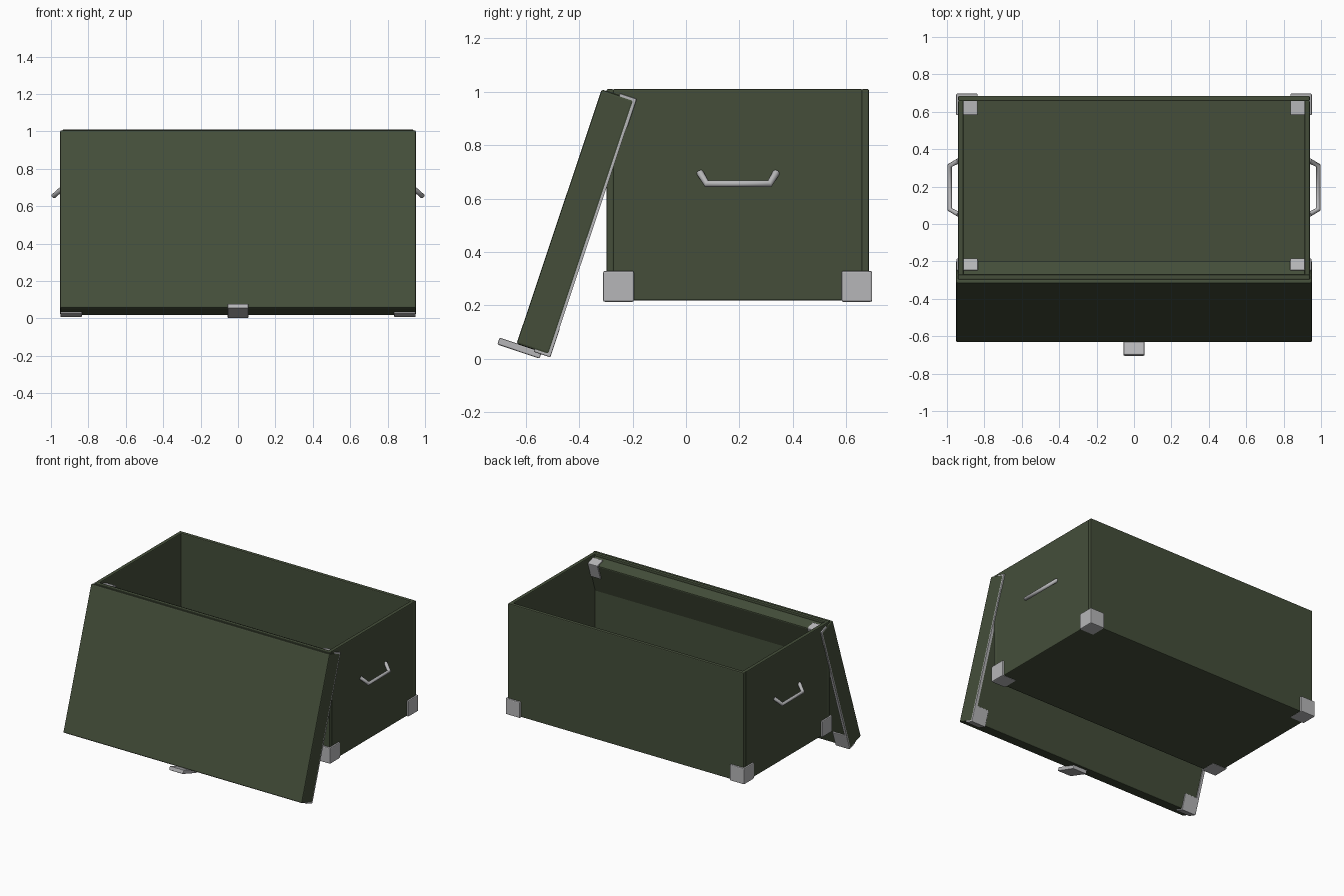
import bpy, bmesh, math
from mathutils import Matrix, Vector

if "Cube" in bpy.data.objects:
    bpy.data.objects.remove(bpy.data.objects["Cube"])


def material(name, rgb):
    m = bpy.data.materials.new(name)
    m.diffuse_color = (*rgb, 1)
    m.use_nodes = True
    m.node_tree.nodes["Principled BSDF"].inputs["Base Color"].default_value = m.diffuse_color
    return m


green = material("olive green", (0.058, 0.076, 0.042))
steel = material("steel", (0.47, 0.47, 0.48))


def box(name, x, y, z, mat, bevel=0.006, matrix=None):
    """Box between (min, max) ranges with softly bevelled edges."""
    bm = bmesh.new()
    bmesh.ops.create_cube(bm, size=1)
    for v in bm.verts:
        v.co = Vector([r[0] + (c + 0.5) * (r[1] - r[0]) for c, r in zip(v.co, (x, y, z))])
    if bevel:
        bmesh.ops.bevel(bm, geom=bm.edges[:], offset=bevel, segments=2, profile=0.5, affect='EDGES')
    if matrix:
        bm.transform(matrix)
    me = bpy.data.meshes.new(name)
    bm.to_mesh(me)
    bm.free()
    me.materials.append(mat)
    ob = bpy.data.objects.new(name, me)
    bpy.context.collection.objects.link(ob)
    return ob


def span(a, b, s):
    """Range a..b, mirrored when s is -1."""
    return (a, b) if s > 0 else (-b, -a)


# Open chest body
W, F, B, BOT, TOP = 0.94, -0.298, 0.685, 0.218, 1.01
T = 0.028
box("floor", (-W + 0.004, W - 0.004), (F + 0.004, B - 0.004), (BOT, BOT + 0.03), green, 0.004)
box("front_wall", (-W, W), (F, F + T), (BOT, TOP), green)
box("back_wall", (-W, W), (B - T, B), (BOT, TOP), green)
for s, side in ((1, "right"), (-1, "left")):
    box(side + "_wall", span(W - T, W, s), (F + T - 0.004, B - T + 0.004), (BOT, TOP), green)

# Steel corner blocks under the chest
for s, side in ((1, "right"), (-1, "left")):
    for y, end in (((F - 0.012, F + 0.103), "front"), ((B - 0.103, B + 0.012), "back")):
        box(f"chest_corner_{end}_{side}", span(0.836, 0.951, s), y, (0.214, 0.329), steel)

# Lid leaning against the front: local y is depth, local z is length
lean = Matrix.Translation((0, -0.411, 0.511)) @ Matrix.Rotation(math.radians(-18.5), 4, 'X')
box("lid", (-0.951, 0.951), (-0.0675, 0.0595), (-0.502, 0.502), green, 0.008, lean)
for s, side in ((1, "right"), (-1, "left")):
    box("lid_trim_" + side, span(0.93, 0.949, s), (0.05, 0.0665), (-0.5, 0.5), steel, 0, lean)
    for e, end in ((1, "top"), (-1, "bottom")):
        box(f"lid_corner_{end}_{side}", span(0.835, 0.949, s), (0.002, 0.0685),
            span(0.395, 0.51, e), steel, 0.004, lean)

# Latch plate on the lower lid edge
box("latch", (-0.056, 0.056), (-0.135, 0.032), (-0.527, -0.5), steel, 0.005, lean)

# Bent carrying handles on both ends
for s, side in ((1, "right"), (-1, "left")):
    cu = bpy.data.curves.new(side + "_handle", 'CURVE')
    cu.dimensions = '3D'
    cu.bevel_depth = 0.0135
    cu.bevel_resolution = 2
    cu.use_fill_caps = True
    sp = cu.splines.new('POLY')
    path = [(0.938, 0.052, 0.697), (0.985, 0.078, 0.655), (0.985, 0.312, 0.655), (0.938, 0.338, 0.697)]
    sp.points.add(len(path) - 1)
    for p, (x, y, z) in zip(sp.points, path):
        p.co = (s * x, y, z, 1)
    cu.materials.append(steel)
    ob = bpy.data.objects.new(side + "_handle", cu)
    bpy.context.collection.objects.link(ob)
